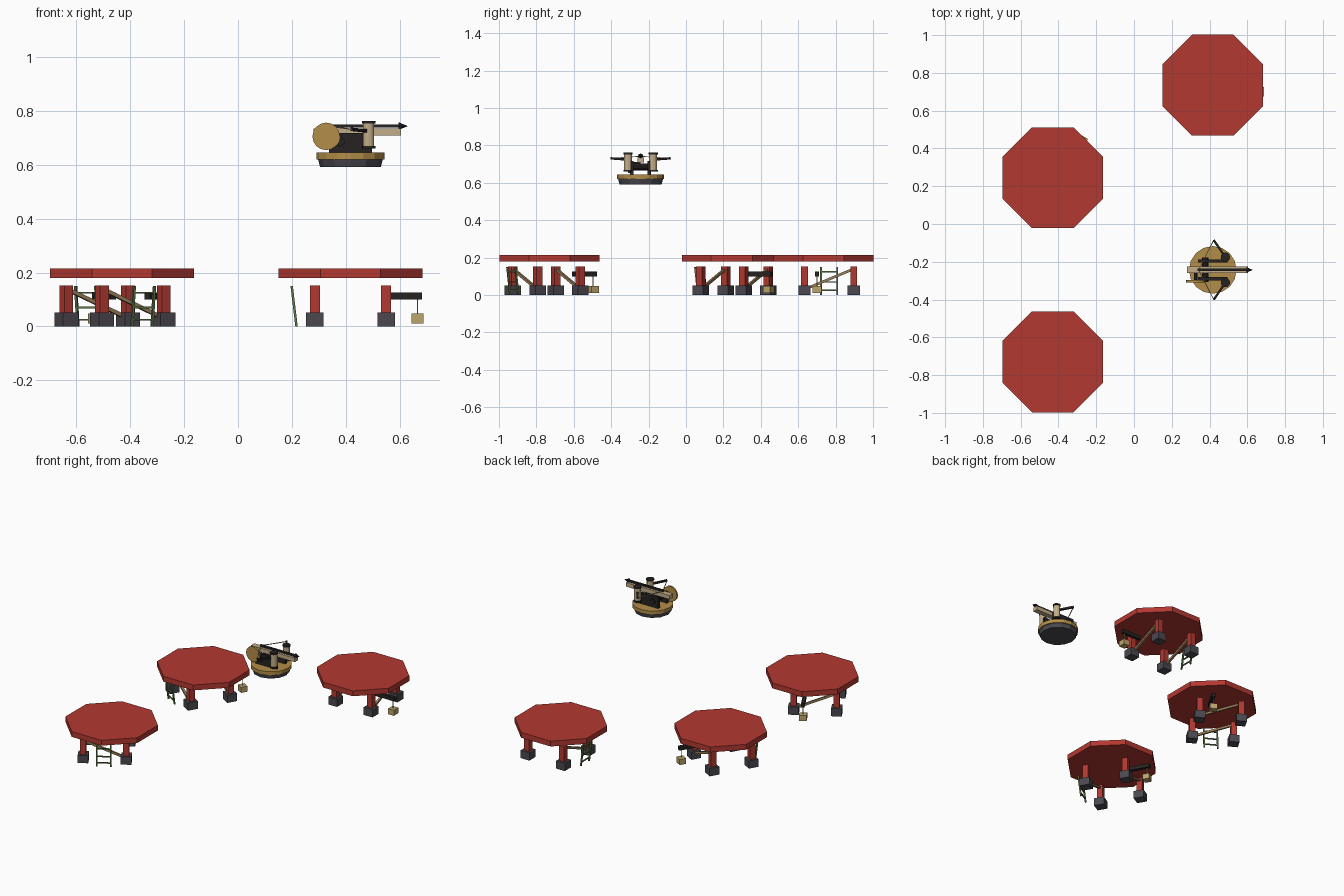
import bpy
from math import pi, radians
from mathutils import Vector, Matrix

if "Cube" in bpy.data.objects:
    bpy.data.objects.remove(bpy.data.objects["Cube"])


def material(name, r, g, b):
    m = bpy.data.materials.new(name)
    m.diffuse_color = (r, g, b, 1)
    m.use_nodes = True
    m.node_tree.nodes["Principled BSDF"].inputs["Base Color"].default_value = m.diffuse_color
    return m


RED = material("red_paint", 0.45, 0.04, 0.03)
GREY = material("dark_grey", 0.07, 0.065, 0.08)
BLACK = material("blackened_wood", 0.02, 0.016, 0.016)
TAN = material("pale_wood", 0.55, 0.42, 0.25)
GOLD = material("brass", 0.45, 0.27, 0.065)
GREEN = material("green_wood", 0.11, 0.19, 0.06)
BRACE = material("brace_wood", 0.32, 0.22, 0.10)
CRATE = material("crate_wood", 0.50, 0.38, 0.15)


def finish(name, mat, xf):
    ob = bpy.context.object
    ob.name = name
    ob.data.materials.append(mat)
    ob.matrix_world = xf @ ob.matrix_basis
    return ob


def box(name, mat, xf, centre, size):
    bpy.ops.mesh.primitive_cube_add(size=1, location=centre)
    bpy.context.object.scale = size
    return finish(name, mat, xf)


def cone(name, mat, xf, centre, r1, r2, depth, sides, rot=(0, 0, 0)):
    bpy.ops.mesh.primitive_cone_add(vertices=sides, radius1=r1, radius2=r2,
                                    depth=depth, location=centre, rotation=rot)
    return finish(name, mat, xf)


def beam(name, mat, xf, a, b, w):
    # square bar running from a to b
    a, b = Vector(a), Vector(b)
    d = b - a
    bpy.ops.mesh.primitive_cube_add(size=1, location=(a + b) / 2)
    ob = bpy.context.object
    ob.rotation_euler = d.to_track_quat('Z', 'Y').to_euler()
    ob.scale = (w, w, d.length)
    return finish(name, mat, xf)


def platform(x, y, angle):
    xf = Matrix.Translation((x, y, 0)) @ Matrix.Rotation(radians(angle), 4, 'Z')
    # octagonal deck, kept square to the axes
    off = xf @ Vector((0, -0.03, 0))
    cone("deck", RED, Matrix.Translation(off), (0, 0, 0.197), 0.289, 0.289,
         0.036, 8, (0, 0, pi / 8))
    # legs and footings
    for sx in (-1, 1):
        for sy in (-1, 1):
            px, py = 0.132 * sx, 0.132 * sy
            box("footing", GREY, xf, (px, py, 0.026), (0.065, 0.065, 0.052))
            box("leg", RED, xf, (px, py, 0.10), (0.037, 0.037, 0.104))
        beam("brace", BRACE, xf, (0.132 * sx, -0.132, 0.03),
             (0.132 * sx, 0.132, 0.14), 0.014)
    # leaning ladder
    for s in (-1, 1):
        beam("ladder_rail", GREEN, xf, (-0.2, 0.043 * s, 0),
             (-0.218, 0.043 * s, 0.15), 0.009)
    for z in (0.025, 0.07, 0.125):
        lx = -0.2 - 0.12 * z
        beam("ladder_rung", GREEN, xf, (lx, -0.043, z), (lx, 0.043, z), 0.007)
    # hoist with hanging crate
    box("hoist_beam", BLACK, xf, (0.196, -0.065, 0.113), (0.14, 0.022, 0.025))
    beam("hoist_rope", TAN, xf, (0.249, -0.065, 0.045), (0.249, -0.065, 0.105), 0.004)
    box("hoist_crate", CRATE, xf, (0.249, -0.065, 0.029), (0.044, 0.048, 0.037))


platform(0.417, 0.765, 0)
platform(-0.456, 0.26, 60)
platform(-0.456, -0.745, 120)

# bolt thrower, local origin on its turntable axis
T = Matrix.Translation((0.417, -0.243, 0))
cone("turntable_base", GREY, T, (0, 0, 0.606), 0.113, 0.12, 0.028, 12)
cone("turntable", GOLD, T, (0, 0, 0.632), 0.126, 0.126, 0.025, 16)

SIDE_Y = pi / 2
for s in (-1, 1):
    # side cheek
    box("cheek", BLACK, T, (0, 0.047 * s, 0.68), (0.158, 0.018, 0.075))
    # torsion bundle with caps
    bx, by = 0.067, 0.067 * s
    cone("torsion_bundle", TAN, T, (bx, by, 0.71), 0.021, 0.021, 0.09, 12)
    for z in (0.665, 0.757):
        cone("bundle_cap", BLACK, T, (bx, by, z), 0.025, 0.025, 0.01, 12)
    # bow arm and string
    tip = (0.005, 0.158 * s, 0.731)
    beam("bow_arm", BLACK, T, (bx, by, 0.724), tip, 0.012)
    beam("bow_string", TAN, T, tip, (-0.075, 0, 0.742), 0.004)

# stock, bolt and tip
box("stock", TAN, T, (0.025, 0, 0.721), (0.325, 0.035, 0.027))
box("bolt_shaft", BLACK, T, (0.05, 0, 0.743), (0.26, 0.013, 0.012))
cone("bolt_tip", BLACK, T, (0.196, 0, 0.743), 0.014, 0, 0.034, 8, (0, SIDE_Y, 0))

# winch drum, axle and wheel
cone("winch_drum", BLACK, T, (-0.04, 0, 0.685), 0.018, 0.018, 0.13, 10, (SIDE_Y, 0, 0))
cone("wheel_axle", BLACK, T, (-0.09, -0.03, 0.703), 0.009, 0.009, 0.06, 8, (SIDE_Y, 0, 0))
cone("winch_wheel", GOLD, T, (-0.09, -0.06, 0.705), 0.051, 0.051, 0.012, 16, (SIDE_Y, 0, 0))
